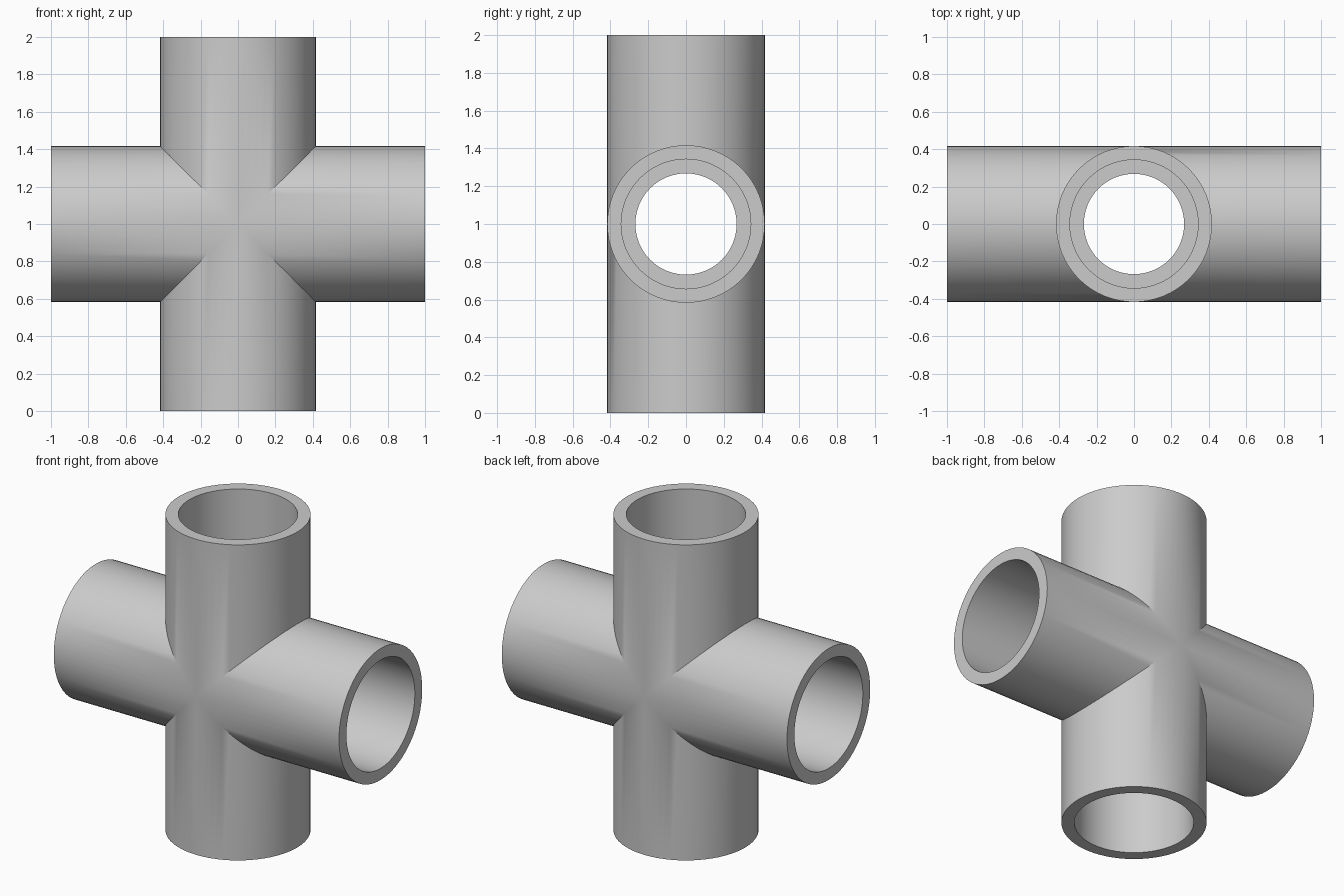
import bpy, bmesh, math
from mathutils import Matrix

cube = bpy.data.objects.get("Cube")
if cube:
    bpy.data.objects.remove(cube, do_unlink=True)

SEG = 64
R_OUT, R_SOCKET, R_BORE = 0.417, 0.343, 0.268
HALF, LEDGE = 1.0, 0.42

mat = bpy.data.materials.new("plain grey")
mat.use_nodes = True
grey = (0.6, 0.6, 0.6, 1)
mat.diffuse_color = grey
mat.node_tree.nodes["Principled BSDF"].inputs["Base Color"].default_value = grey


def add_arm(bm, turn):
    """One hollow arm along +x, mitred at the centre, then turned about y."""
    # Profile from outer mitre, over the rim and socket ledge, to bore mitre
    profile = [(None, R_OUT), (HALF, R_OUT), (HALF, R_SOCKET),
               (LEDGE, R_SOCKET), (LEDGE, R_BORE), (None, R_BORE)]
    rot = Matrix.Rotation(turn, 3, 'Y')
    rings = []
    for x, r in profile:
        ring = []
        for i in range(SEG):
            a = math.tau * i / SEG
            y, z = r * math.cos(a), r * math.sin(a)
            co = (abs(z) if x is None else x, y, z)
            v = bm.verts.new(co)
            v.co = rot @ v.co
            ring.append(v)
        rings.append(ring)
    for a, b in zip(rings, rings[1:]):
        for i in range(SEG):
            j = (i + 1) % SEG
            bm.faces.new((a[i], b[i], b[j], a[j]))


# Four arms welded along their mitres
bm = bmesh.new()
for k in range(4):
    add_arm(bm, k * math.pi / 2)
bmesh.ops.remove_doubles(bm, verts=bm.verts, dist=0.0005)
bmesh.ops.recalc_face_normals(bm, faces=bm.faces)
bmesh.ops.translate(bm, verts=bm.verts, vec=(0, 0, HALF))

mesh = bpy.data.meshes.new("pipe_cross")
bm.to_mesh(mesh)
bm.free()
mesh.materials.append(mat)
pipe = bpy.data.objects.new("pipe_cross", mesh)
bpy.context.collection.objects.link(pipe)

bpy.ops.object.select_all(action='DESELECT')
pipe.select_set(True)
bpy.context.view_layer.objects.active = pipe
bpy.ops.object.shade_smooth_by_angle(angle=math.radians(30))
